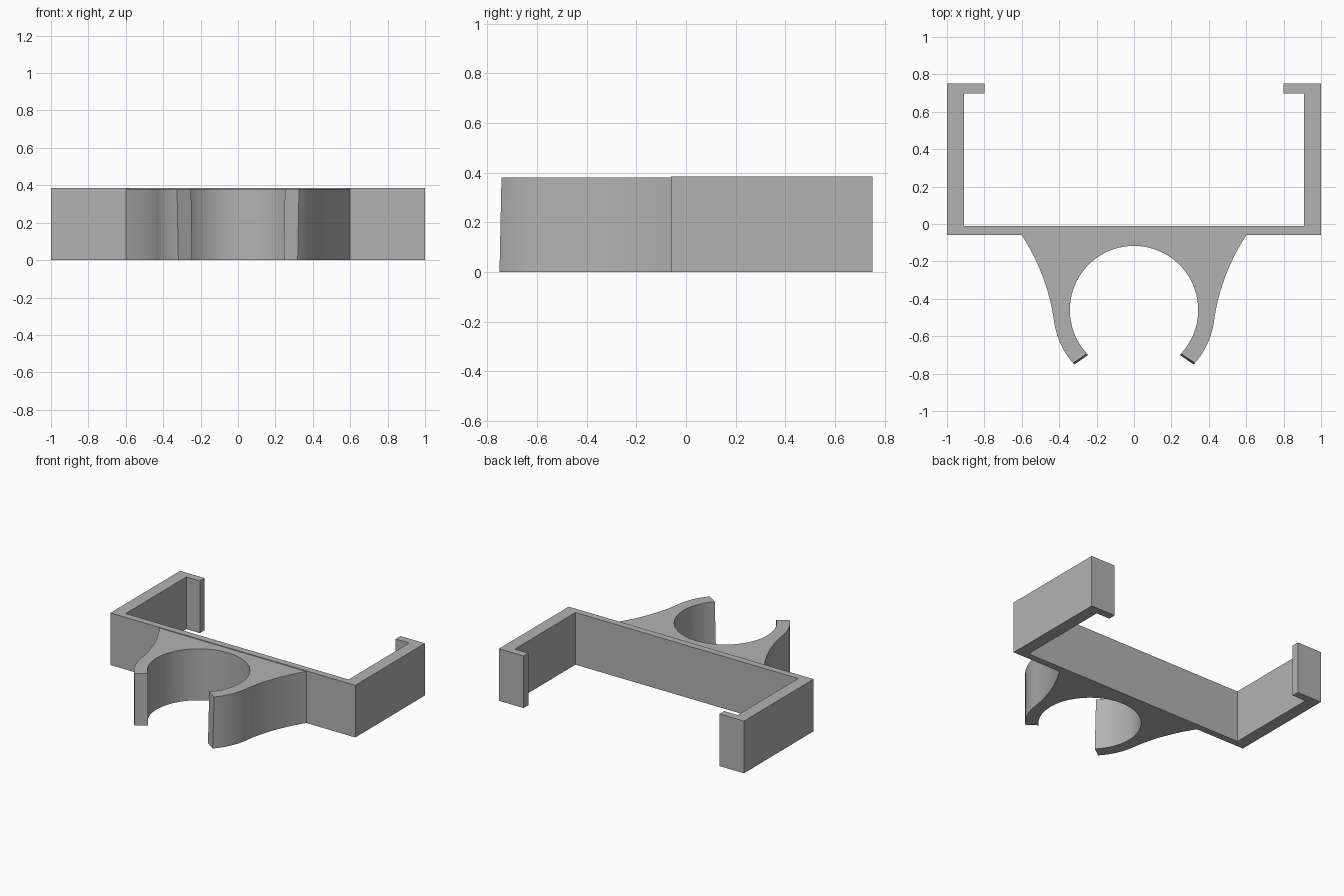
import bpy, bmesh
from math import radians, cos, sin
from mathutils import Vector

cube = bpy.data.objects.get("Cube")
if cube:
    bpy.data.objects.remove(cube, do_unlink=True)

grey = bpy.data.materials.new("plain grey")
grey.use_nodes = True
colour = (0.45, 0.45, 0.45, 1)
grey.diffuse_color = colour
grey.node_tree.nodes["Principled BSDF"].inputs["Base Color"].default_value = colour


def mirrored(half):
    """Close a +x half outline with its reflection."""
    return half + [(-x, y) for x, y in reversed(half) if abs(x) > 1e-5]


def extrude_outline(name, bottom, top, height):
    """Solid between two matching outlines."""
    bm = bmesh.new()
    lo = [bm.verts.new((x, y, 0)) for x, y in bottom]
    hi = [bm.verts.new((x, y, height)) for x, y in top]
    bm.faces.new(lo)
    bm.faces.new(hi)
    n = len(lo)
    for i in range(n):
        j = (i + 1) % n
        bm.faces.new((lo[i], lo[j], hi[j], hi[i]))
    bmesh.ops.recalc_face_normals(bm, faces=bm.faces)
    bmesh.ops.triangulate(bm, faces=[f for f in bm.faces if len(f.verts) > 4])
    mesh = bpy.data.meshes.new(name)
    bm.to_mesh(mesh)
    bm.free()
    mesh.materials.append(grey)
    obj = bpy.data.objects.new(name, mesh)
    bpy.context.collection.objects.link(obj)
    return obj


def arc(radius, start, end, steps):
    cy = -0.46
    angles = [radians(start + (end - start) * i / steps) for i in range(steps + 1)]
    return [(radius * cos(a), cy + radius * sin(a)) for a in angles]


def clip_outline(lean):
    """Half outline of the clip: round bore, jaw tip, outer arc, flare."""
    bore = arc(0.343, 90, -43 - lean, 40)
    bore[0] = (0, bore[0][1])
    jaw = arc(0.432, -41 - lean, -6, 12)
    a, b, c = Vector(jaw[-1]), Vector((0.465, -0.27)), Vector((0.6, -0.06))
    flare = []
    for i in range(1, 17):
        t = i / 16
        p = a * (1 - t) ** 2 + b * 2 * t * (1 - t) + c * t * t
        flare.append((p.x, p.y))
    return mirrored(bore + jaw + flare)


# Flat-backed bracket with side walls and inward hooks
bracket = mirrored([(1, -0.06), (1, 0.752), (0.8, 0.752), (0.8, 0.697),
                    (0.91, 0.697), (0.91, -0.01)])
extrude_outline("bracket", bracket, bracket, 0.385)

# Open round clip, its jaw tips leaning out slightly at the foot
clip = extrude_outline("round_clip", clip_outline(1.4), clip_outline(0), 0.38)
bpy.ops.object.select_all(action="DESELECT")
clip.select_set(True)
bpy.context.view_layer.objects.active = clip
bpy.ops.object.shade_smooth_by_angle(angle=radians(30))
